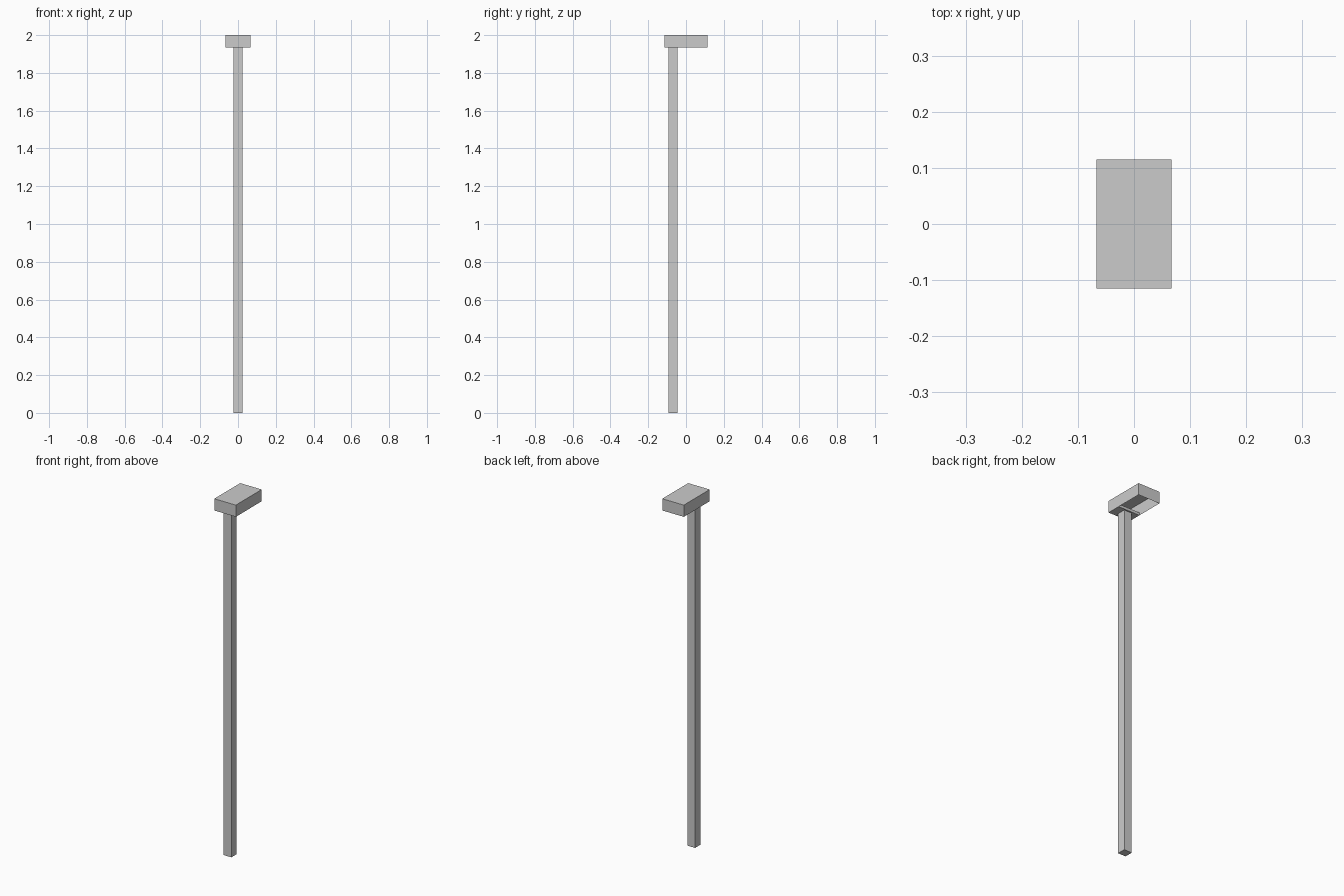
import bpy, bmesh

if "Cube" in bpy.data.objects:
    bpy.data.objects.remove(bpy.data.objects["Cube"])


def box(name, x, y, z, skip_bottom=False):
    """Box from (min, max) ranges; optionally left open underneath."""
    bm = bmesh.new()
    bmesh.ops.create_cube(bm, size=1)
    for v in bm.verts:
        for i, (lo, hi) in enumerate((x, y, z)):
            v.co[i] = lo if v.co[i] < 0 else hi
    bm.normal_update()
    if skip_bottom:
        down = [f for f in bm.faces if f.normal.z < -0.9]
        bmesh.ops.delete(bm, geom=down, context='FACES_ONLY')
    mesh = bpy.data.meshes.new(name)
    bm.to_mesh(mesh)
    bm.free()
    obj = bpy.data.objects.new(name, mesh)
    bpy.context.collection.objects.link(obj)
    return obj


HX, HY = 0.067, 0.115      # half size of the lamp head
HEAD_BOTTOM = 1.934

# square post near the front end of the head
box("post", (-0.024, 0.024), (-0.093, -0.046), (0, HEAD_BOTTOM))

# sheet-thin lamp housing, open underneath
box("lamp_housing", (-HX, HX), (-HY, HY), (HEAD_BOTTOM, 2.0), skip_bottom=True)

# mounting plate closing the front end of the housing above the post
box("mounting_plate", (-HX, HX), (-HY, -0.038), (HEAD_BOTTOM, HEAD_BOTTOM + 0.015))
